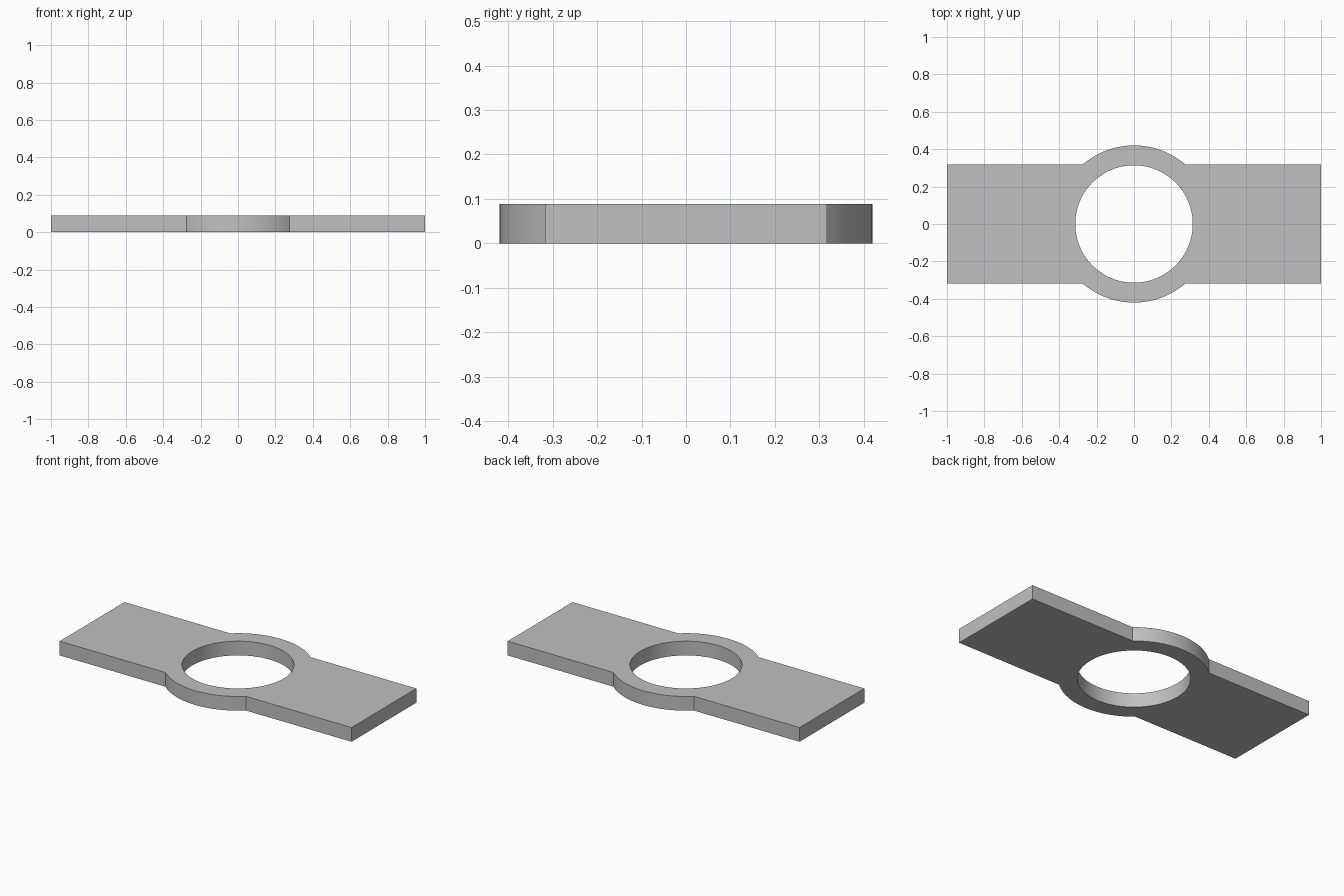
import bpy, bmesh
from math import asin, cos, sin, pi

cube = bpy.data.objects.get("Cube")
if cube:
    bpy.data.objects.remove(cube, do_unlink=True)

HALF_LENGTH, HALF_WIDTH, THICKNESS = 1.0, 0.317, 0.088
HOLE_RADIUS, RING_RADIUS = 0.314, 0.42
STEPS = 32  # segments in each of the four arcs

# Plain grey metal
grey = bpy.data.materials.new("grey metal")
colour = (0.53, 0.53, 0.53, 1)
grey.diffuse_color = colour
grey.use_nodes = True
grey.node_tree.nodes["Principled BSDF"].inputs["Base Color"].default_value = colour

# Angles around the ring: right arm, back arc, left arm, front arc
joint = asin(HALF_WIDTH / RING_RADIUS)
arcs = [(-joint, joint), (joint, pi - joint),
        (pi - joint, pi + joint), (pi + joint, 2 * pi - joint)]
angles = [a + (b - a) * i / STEPS for a, b in arcs for i in range(STEPS)]

bm = bmesh.new()


def circle(radius):
    return [bm.verts.new((radius * cos(a), radius * sin(a), 0)) for a in angles]


# Ring around the hole
inner, outer = circle(HOLE_RADIUS), circle(RING_RADIUS)
count = len(angles)
for i in range(count):
    j = (i + 1) % count
    bm.faces.new((inner[i], outer[i], outer[j], inner[j]))

# Flat arms that meet the ring
for side, start in ((1, 0), (-1, 2 * STEPS)):
    arc = outer[start:start + STEPS + 1]
    corners = [bm.verts.new((side * HALF_LENGTH, y * side * HALF_WIDTH, 0))
               for y in (-1, 1)]
    bm.faces.new(corners + arc[::-1])

# Thicken the outline into a plate
extruded = bmesh.ops.extrude_face_region(bm, geom=bm.faces[:], use_keep_orig=True)
top = [g for g in extruded["geom"] if isinstance(g, bmesh.types.BMVert)]
bmesh.ops.translate(bm, verts=top, vec=(0, 0, THICKNESS))
bmesh.ops.recalc_face_normals(bm, faces=bm.faces[:])

mesh = bpy.data.meshes.new("ring_plate")
bm.to_mesh(mesh)
bm.free()
mesh.materials.append(grey)
plate = bpy.data.objects.new("ring_plate", mesh)
bpy.context.collection.objects.link(plate)

# Smooth round walls with sharp rims
bpy.context.view_layer.objects.active = plate
plate.select_set(True)
bpy.ops.object.shade_smooth_by_angle(angle=pi / 6)
